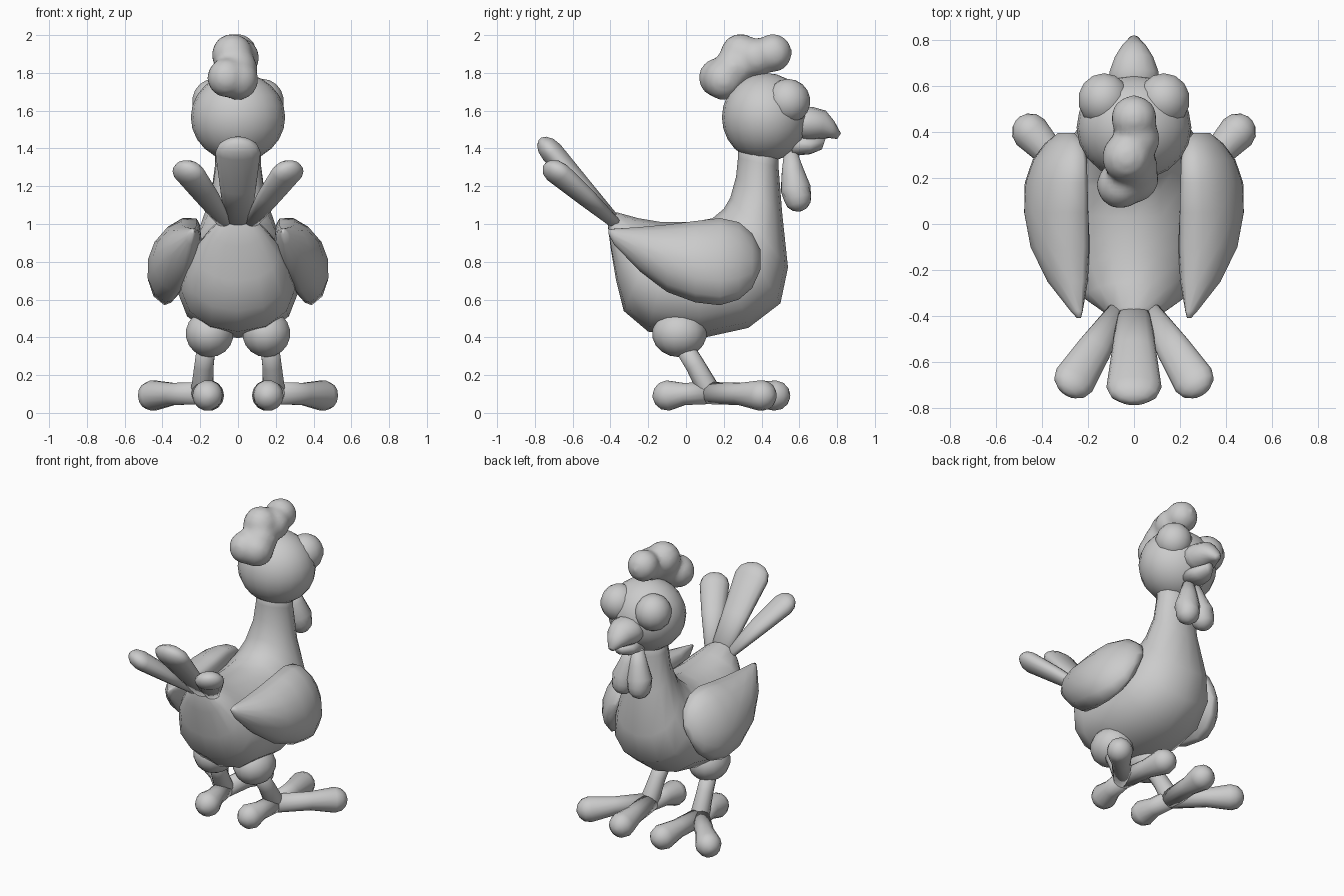
import bpy, bmesh, math
from mathutils import Vector, Matrix

if "Cube" in bpy.data.objects:
    bpy.data.objects.remove(bpy.data.objects["Cube"])

SIDES = 14


def finish(name, bm, mirror=False):
    bmesh.ops.recalc_face_normals(bm, faces=bm.faces)
    for f in bm.faces:
        f.smooth = True
    me = bpy.data.meshes.new(name)
    bm.to_mesh(me)
    bm.free()
    ob = bpy.data.objects.new(name, me)
    bpy.context.collection.objects.link(ob)
    if mirror:
        ob.modifiers.new("mirror", "MIRROR").use_mirror_merge = False
    return ob


def skin(bm, rings):
    """Bridge a list of point rings and cap both ends."""
    vr = [[bm.verts.new(p) for p in r] for r in rings]
    n = len(vr[0])
    for a, b in zip(vr, vr[1:]):
        for i in range(n):
            bm.faces.new((a[i], a[(i + 1) % n], b[(i + 1) % n], b[i]))
    bm.faces.new(vr[0][::-1])
    bm.faces.new(vr[-1])


def angles():
    return [2 * math.pi * i / SIDES for i in range(SIDES)]


def profile_loft(name, sections, skew=0.0):
    """Sections: top (y, z), bottom (y, z), half width; ellipse rings between them."""
    rings = []
    for ty, tz, by, bz, w in sections:
        t, b = Vector((0, ty, tz)), Vector((0, by, bz))
        c, h = (t + b) / 2, (t - b) / 2
        rings.append([c + h * math.cos(a) + Vector((w * math.sin(a) * (1 - skew * math.cos(a)), 0, 0))
                      for a in angles()])
    bm = bmesh.new()
    skin(bm, rings)
    return finish(name, bm)


def limb(bm, pts, flat=1.0, cap=1.0):
    """Tube through (x, y, z, radius) points with a domed far end."""
    ps = [Vector(p[:3]) for p in pts]
    rs = [p[3] for p in pts]
    end_dir = (ps[-1] - ps[-2]).normalized()
    tip, r = ps[-1].copy(), rs[-1]
    for k in (0.5, 0.85, 0.99):
        ps.append(tip + end_dir * r * k * cap)
        rs.append(r * math.sqrt(1 - k * k))
    rings = []
    for i, p in enumerate(ps):
        d = (ps[min(i + 1, len(ps) - 1)] - ps[max(i - 1, 0)]).normalized()
        s = d.cross(Vector((0, 0, 1))).normalized()
        u = s.cross(d)
        rings.append([p + (s * math.cos(a) + u * math.sin(a) * flat) * rs[i] for a in angles()])
    skin(bm, rings)


def limb_object(name, paths, mirror=False, flat=1.0, cap=1.0):
    bm = bmesh.new()
    for pts in paths:
        limb(bm, pts, flat, cap)
    return finish(name, bm, mirror)


def balls(name, items, mirror=False, seg=14):
    """Ellipsoids: centre and radii."""
    bm = bmesh.new()
    for c, r in items:
        bmesh.ops.create_uvsphere(bm, u_segments=seg, v_segments=seg // 2 + 2, radius=1,
                                  matrix=Matrix.Translation(c) @ Matrix.Diagonal((*r, 1)))
    return finish(name, bm, mirror)


# Body and neck in one sweep from tail to throat
profile_loft("body", [
    (-0.40, 1.06, -0.415, 1.00, 0.05), (-0.36, 1.06, -0.40, 0.88, 0.13),
    (-0.25, 1.03, -0.37, 0.70, 0.215), (-0.13, 1.01, -0.33, 0.54, 0.27),
    (-0.05, 1.01, -0.20, 0.43, 0.30), (0.03, 1.01, 0.08, 0.395, 0.315),
    (0.14, 1.03, 0.33, 0.45, 0.31), (0.20, 1.08, 0.50, 0.58, 0.265),
    (0.235, 1.14, 0.54, 0.77, 0.21), (0.265, 1.25, 0.51, 1.05, 0.145),
    (0.275, 1.35, 0.49, 1.30, 0.12), (0.275, 1.46, 0.49, 1.46, 0.12)], skew=0.15)

# Head, eyes and beak
balls("head", [((0, 0.42, 1.565), (0.25, 0.23, 0.235))], seg=20)
balls("eye", [((0.13, 0.54, 1.65), (0.115, 0.118, 0.118))], mirror=True)
profile_loft("upper_beak", [
    (0.56, 1.62, 0.56, 1.45, 0.11), (0.67, 1.62, 0.65, 1.44, 0.11),
    (0.74, 1.60, 0.71, 1.45, 0.085), (0.785, 1.545, 0.76, 1.455, 0.055),
    (0.82, 1.48, 0.80, 1.45, 0.02)])
profile_loft("lower_beak", [
    (0.56, 1.48, 0.56, 1.36, 0.085), (0.66, 1.46, 0.66, 1.37, 0.07),
    (0.74, 1.455, 0.72, 1.395, 0.03)])
limb_object("wattle", [[(0.02, 0.55, 1.40, 0.03), (0.035, 0.565, 1.28, 0.06),
                        (0.055, 0.58, 1.19, 0.08), (0.06, 0.59, 1.14, 0.075)]], mirror=True)

# Lumpy comb: overlapping balls fused together
comb = balls("comb", [(Vector(c), (r, r, r)) for c, r in (
    ((-0.06, 0.17, 1.775), 0.105), ((0.00, 0.20, 1.765), 0.11), ((-0.005, 0.25, 1.82), 0.11),
    ((-0.03, 0.29, 1.895), 0.112), ((0.01, 0.37, 1.88), 0.105),
    ((0.00, 0.46, 1.905), 0.102))])
rm = comb.modifiers.new("fuse", "REMESH")
rm.mode, rm.voxel_size, rm.use_smooth_shade = "VOXEL", 0.02, True
sm = comb.modifiers.new("soften", "SMOOTH")
sm.factor, sm.iterations = 0.5, 4

# Wings: y, top (x, z), bottom (x, z), outward bulge
wing_rings = []
for y, xt, zt, xb, zb, t in (
        (-0.41, 0.235, 0.97, 0.237, 0.945, 0.012), (-0.38, 0.23, 0.975, 0.25, 0.89, 0.035),
        (-0.25, 0.225, 0.98, 0.29, 0.755, 0.12), (-0.10, 0.22, 0.99, 0.34, 0.64, 0.17),
        (0.05, 0.22, 1.01, 0.38, 0.585, 0.175), (0.18, 0.22, 1.03, 0.39, 0.57, 0.16),
        (0.28, 0.22, 1.01, 0.37, 0.60, 0.135), (0.35, 0.23, 0.95, 0.345, 0.66, 0.09),
        (0.395, 0.26, 0.86, 0.32, 0.76, 0.035)):
    top, bot = Vector((xt, y, zt)), Vector((xb, y, zb))
    c, h = (top + bot) / 2, (top - bot) / 2
    out = Vector((h.z, 0, -h.x)).normalized()
    wing_rings.append([c + h * math.cos(a) + out * math.sin(a) * (t if math.sin(a) > 0 else 0.4 * t)
                       for a in angles()])
bm = bmesh.new()
skin(bm, wing_rings)
finish("wing", bm, mirror=True)

# Tail feathers
limb_object("middle_tail_feather", [[(0, -0.36, 0.99, 0.07), (0, -0.54, 1.19, 0.095),
                                     (0, -0.71, 1.38, 0.12)]], flat=0.52, cap=0.8)
limb_object("side_tail_feather", [[(0.06, -0.36, 0.99, 0.04), (0.17, -0.54, 1.15, 0.075),
                                   (0.26, -0.68, 1.27, 0.092)]], mirror=True, flat=0.65, cap=0.9)

# Legs and feet
balls("thigh", [((0.15, -0.035, 0.42), (0.13, 0.145, 0.125))], mirror=True)
limb_object("shank", [[(0.165, -0.03, 0.38, 0.05), (0.18, 0.05, 0.25, 0.052),
                       (0.19, 0.12, 0.12, 0.06)]], mirror=True)
hub = (0.19, 0.12, 0.105, 0.06)
toes = []
for x, y in ((0.16, -0.095), (0.45, 0.40), (0.155, 0.47)):
    mx, my = hub[0] + (x - hub[0]) * 0.6, hub[1] + (y - hub[1]) * 0.6
    toes.append([hub, (mx, my, 0.10, 0.06), (x, y, 0.092, 0.082)])
limb_object("toes", toes, mirror=True)
